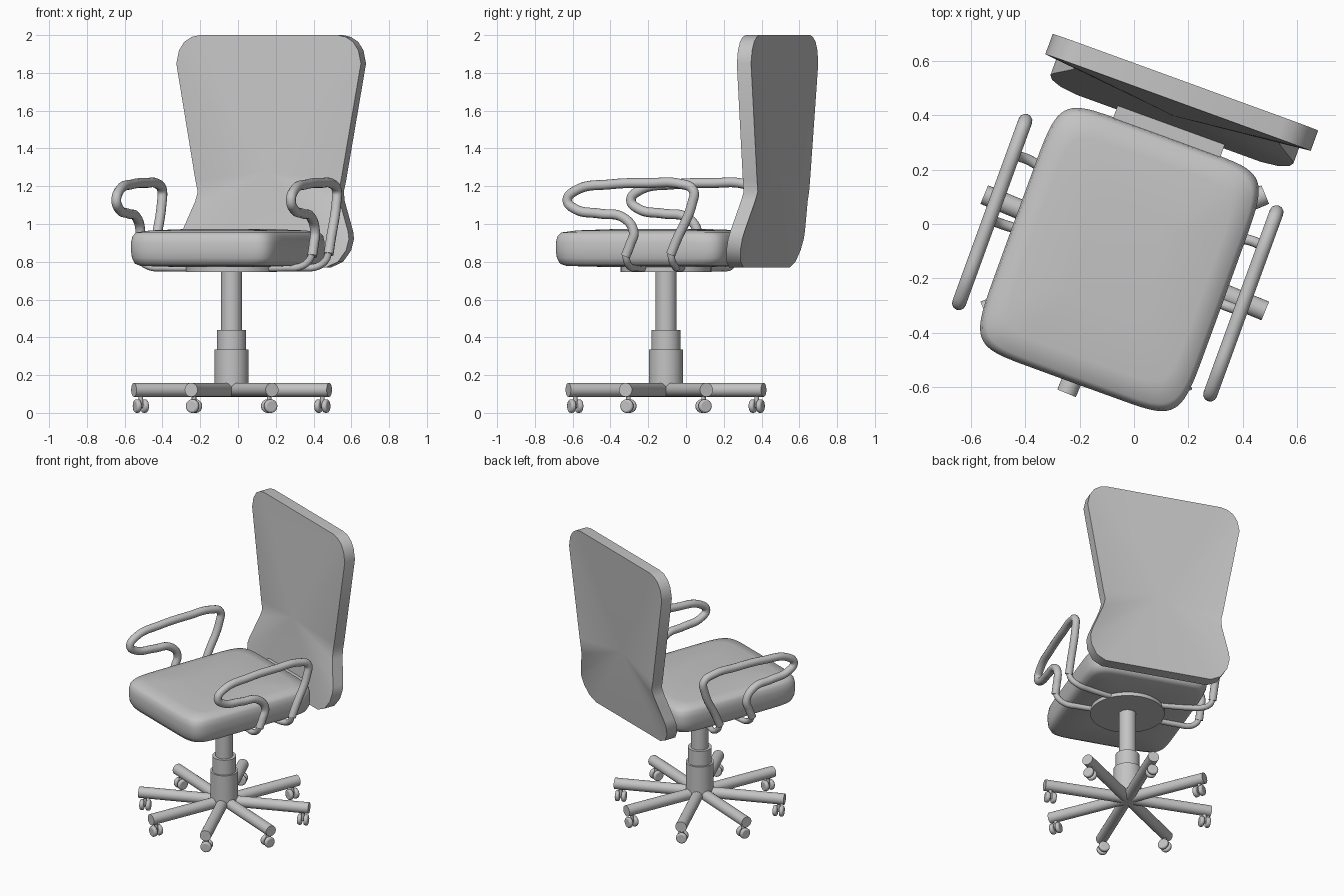
import bpy, bmesh, math
from mathutils import Matrix, Vector

if "Cube" in bpy.data.objects:
    bpy.data.objects.remove(bpy.data.objects["Cube"], do_unlink=True)

PIVOT = Matrix.Translation((-0.034, -0.106, 0))
TURNED = PIVOT @ Matrix.Rotation(math.radians(-20), 4, 'Z')

grey = bpy.data.materials.new("light_grey")
grey.use_nodes = True
colour = (0.55, 0.55, 0.55, 1)
grey.diffuse_color = colour
grey.node_tree.nodes["Principled BSDF"].inputs["Base Color"].default_value = colour


def add(name, data, matrix):
    ob = bpy.data.objects.new(name, data)
    bpy.context.collection.objects.link(ob)
    ob.matrix_world = matrix
    data.materials.append(grey)
    return ob


def add_mesh(name, bm, matrix, angle=35):
    bmesh.ops.recalc_face_normals(bm, faces=bm.faces)
    me = bpy.data.meshes.new(name)
    bm.to_mesh(me)
    bm.free()
    ob = add(name, me, matrix)
    bpy.ops.object.select_all(action='DESELECT')
    ob.select_set(True)
    bpy.context.view_layer.objects.active = ob
    bpy.ops.object.shade_smooth_by_angle(angle=math.radians(angle))
    return ob


def rod(name, start, end, radius, matrix=PIVOT, sides=24):
    start, end = Vector(start), Vector(end)
    axis = end - start
    turn = axis.to_track_quat('Z', 'Y').to_matrix().to_4x4()
    bm = bmesh.new()
    bmesh.ops.create_cone(bm, cap_ends=True, segments=sides, radius1=radius,
                          radius2=radius, depth=axis.length,
                          matrix=Matrix.Translation((start + end) / 2) @ turn)
    return add_mesh(name, bm, matrix)


def tube(name, points, radius):
    cu = bpy.data.curves.new(name, 'CURVE')
    cu.dimensions = '3D'
    cu.bevel_depth = radius
    cu.bevel_resolution = 4
    cu.resolution_u = 8
    cu.use_fill_caps = True
    sp = cu.splines.new('BEZIER')
    sp.bezier_points.add(len(points) - 1)
    for bp, p in zip(sp.bezier_points, points):
        bp.co = p
        bp.handle_left_type = bp.handle_right_type = 'AUTO'
    return add(name, cu, TURNED)


# Star base: eight legs, each with a twin-wheel caster
for i in range(8):
    a = math.radians(22.5 + 45 * i)
    out = Vector((math.cos(a), math.sin(a), 0))
    up = Vector((0, 0, 1))
    rod(f"base_leg_{i}", up * 0.122, out * 0.56 + up * 0.122, 0.037)
    rod(f"caster_stem_{i}", out * 0.52 + up * 0.035, out * 0.52 + up * 0.11, 0.012, sides=12)
    rod(f"caster_axle_{i}", out * 0.5 + up * 0.036, out * 0.54 + up * 0.036, 0.01, sides=12)
    for side in (-1, 1):
        hub = out * (0.52 + side * 0.021) + up * 0.036
        wheel = rod(f"caster_wheel_{i}_{side}", hub - out * 0.014, hub + out * 0.014, 0.036)
        bev = wheel.modifiers.new("rounding", 'BEVEL')
        bev.width = 0.01
        bev.segments = 3

# Pedestal and seat plate
for name, low, high, radius in (("pedestal_sleeve", 0.12, 0.335, 0.09),
                                ("pedestal_collar", 0.33, 0.44, 0.077),
                                ("pedestal_column", 0.43, 0.76, 0.056),
                                ("seat_plate", 0.747, 0.785, 0.24)):
    rod(name, (0, 0, low), (0, 0, high), radius, sides=40)

# Seat cushion: stacked rings of a soft square
bm = bmesh.new()
rings = []
for scale, z in ((0.5, 0.772), (0.9, 0.778), (0.96, 0.79), (0.99, 0.82), (1, 0.86),
                 (1, 0.9), (0.985, 0.935), (0.95, 0.955), (0.8, 0.966), (0.4, 0.974)):
    ring = []
    for k in range(64):
        t = math.tau * k / 64
        c, s = math.cos(t), math.sin(t)
        x = math.copysign(abs(c) ** 0.25, c) * 0.412 * scale
        y = math.copysign(abs(s) ** 0.25, s) * 0.485 * scale
        ring.append(bm.verts.new((x - 0.01, y - 0.03, z)))
    rings.append(ring)
for lower, upper in zip(rings, rings[1:]):
    for k in range(64):
        n = (k + 1) % 64
        bm.faces.new((lower[k], lower[n], upper[n], upper[k]))
bm.faces.new(rings[0])
bm.faces.new(rings[-1])
add_mesh("seat_cushion", bm, TURNED, 50)

# Backrest: waisted slab whose faces are dished toward a centre point
half = [(0.39, 2), (0.435, 1.99), (0.475, 1.965), (0.505, 1.92), (0.52, 1.85),
        (0.41, 1.23), (0.397, 1.17), (0.407, 1.12), (0.468, 0.96), (0.476, 0.92),
        (0.465, 0.86), (0.425, 0.8), (0.36, 0.77)]
outline = half + [(-x, z) for x, z in reversed(half)]


def depth(z):
    return 0.58 + 0.01 * (z - 1.17) if z > 1.17 else 0.58 - 0.235 * (1.17 - z)


bm = bmesh.new()
front = [bm.verts.new((x - 0.005, depth(z), z)) for x, z in outline]
back = [bm.verts.new((x - 0.005, depth(z) + 0.08, z)) for x, z in outline]
front_hub = bm.verts.new((0, 0.535, 1.28))
back_hub = bm.verts.new((0, 0.615, 1.28))
for k in range(len(outline)):
    n = (k + 1) % len(outline)
    bm.faces.new((front[k], front[n], back[n], back[k]))
    bm.faces.new((front[n], front[k], front_hub))
    bm.faces.new((back[k], back[n], back_hub))
add_mesh("backrest", bm, TURNED)

# Bracket joining the seat to the backrest
bm = bmesh.new()
bmesh.ops.create_cube(bm, size=1, matrix=Matrix.Translation((0, 0.46, 0.87))
                      @ Matrix.Diagonal((0.42, 0.14, 0.09, 1)))
add_mesh("back_bracket", bm, TURNED)

# Armrests: looped tube on each side, carried by two thinner struts
loop = [(-0.055, 0.83), (-0.03, 0.89), (-0.01, 0.96), (-0.07, 1.035), (-0.2, 1.055),
        (-0.34, 1.08), (-0.383, 1.125), (-0.34, 1.175), (-0.14, 1.21), (0.08, 1.217),
        (0.25, 1.213), (0.325, 1.18), (0.32, 1.11), (0.23, 0.91), (0.2, 0.84)]
for label, side in (("left", 1), ("right", -1)):
    x = side * 0.492 - 0.018
    tube(f"{label}_armrest", [(x, y, z) for y, z in loop], 0.026)
    for end, y in (("front", -0.055), ("rear", 0.2)):
        tube(f"{label}_{end}_arm_strut",
             [(x, y, 0.85), (x - side * 0.015, y, 0.81), (x - side * 0.065, y, 0.775),
              (x - side * 0.15, y * 0.9, 0.768), (side * 0.12, y * 0.7, 0.768)], 0.019)
